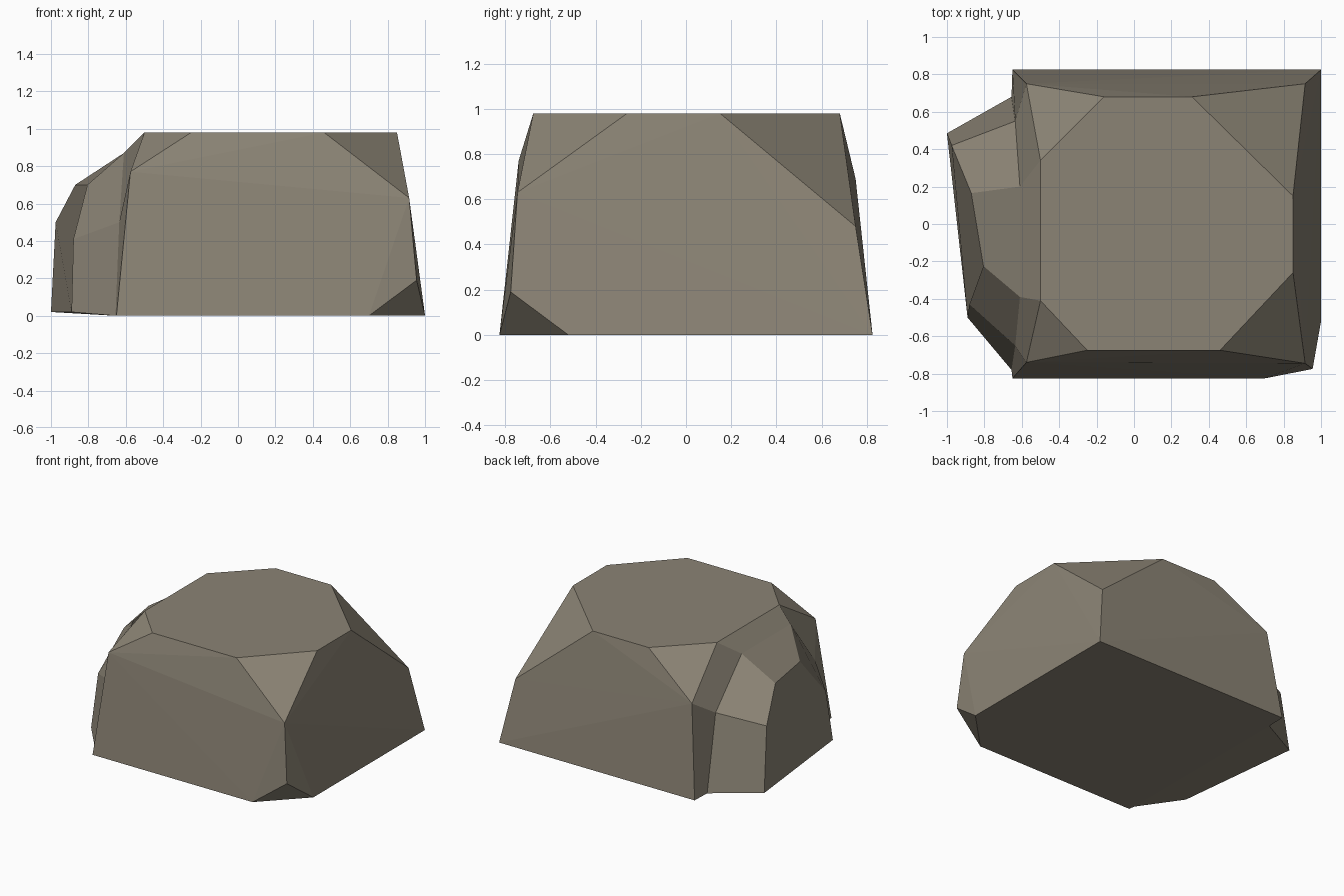
import bpy
import bmesh

cube = bpy.data.objects.get("Cube")
if cube:
    bpy.data.objects.remove(cube, do_unlink=True)

TOP = 0.98

stone = bpy.data.materials.new("warm grey stone")
stone.use_nodes = True
colour = (0.26, 0.23, 0.178, 1)
stone.diffuse_color = colour
shader = stone.node_tree.nodes["Principled BSDF"]
shader.inputs["Base Color"].default_value = colour
shader.inputs["Roughness"].default_value = 0.9

bm = bmesh.new()


def add_points(points):
    return [bm.verts.new(p) for p in points]


# Outline of the block's side that carries the bulge, back to front
side = add_points([
    (-0.65, 0.825, 0), (-0.575, 0.75, 0.69), (-0.5, 0.34, TOP),
    (-0.5, -0.41, TOP), (-0.575, -0.74, 0.77), (-0.65, -0.825, 0)])

# Remaining block corners: flat top, chipped corners, base
top = add_points([(x, y, TOP) for x, y in (
    (-0.25, -0.675), (0.46, -0.675), (0.85, -0.26),
    (0.85, 0.15), (0.31, 0.68), (-0.16, 0.68))])
chips = add_points([(0.915, -0.745, 0.63), (0.915, 0.75, 0.48),
                    (0.955, -0.775, 0.19)])
base = add_points([(0.7, -0.825, 0), (1, -0.52, 0), (1, 0.825, 0)])

# Main block, opened on the bulge side
bmesh.ops.convex_hull(bm, input=side + top + chips + base)
opening = [f for f in bm.faces if all(v in side for v in f.verts)]
bmesh.ops.delete(bm, geom=opening, context='FACES')
loose = [e for e in bm.edges if not e.link_faces]
bmesh.ops.delete(bm, geom=loose, context='EDGES')

# Crease around the bulge, then its outer rim
crease = add_points([
    (-0.655, 0.68, 0), (-0.635, 0.55, 0.56), (-0.61, 0.2, 0.87),
    (-0.61, -0.39, 0.87), (-0.635, -0.65, 0.5), (-0.655, -0.78, 0)])
rim = add_points([
    (-1, 0.485, 0.02), (-0.975, 0.42, 0.5), (-0.87, 0.165, 0.7),
    (-0.805, -0.225, 0.7), (-0.88, -0.43, 0.41), (-0.89, -0.5, 0.02)])

# Loft block to crease to rim, and cap the rim
for inner, outer in ((side, crease), (crease, rim)):
    for i in range(len(inner)):
        j = (i + 1) % len(inner)
        bm.faces.new((inner[i], inner[j], outer[j], outer[i]))
bm.faces.new(rim)

bmesh.ops.recalc_face_normals(bm, faces=bm.faces[:])
mesh = bpy.data.meshes.new("boulder")
bm.to_mesh(mesh)
bm.free()
mesh.materials.append(stone)
boulder = bpy.data.objects.new("boulder", mesh)
bpy.context.collection.objects.link(boulder)
